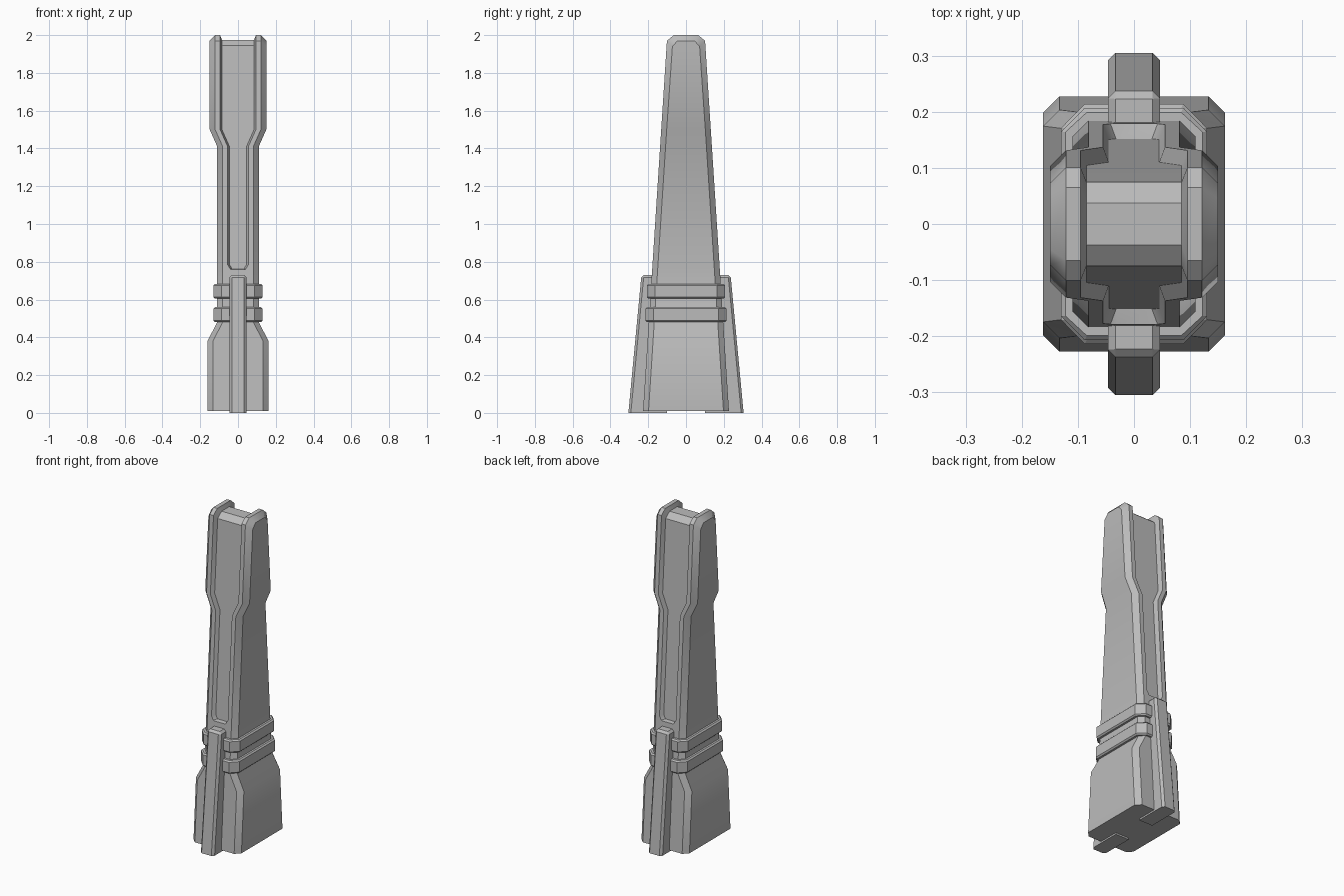
import bpy, bmesh, math

if "Cube" in bpy.data.objects:
    bpy.data.objects.remove(bpy.data.objects["Cube"])

GREY = (0.5, 0.5, 0.5, 1)
metal = bpy.data.materials.new("plain grey")
metal.use_nodes = True
metal.diffuse_color = GREY
metal.node_tree.nodes["Principled BSDF"].inputs["Base Color"].default_value = GREY


def finish(name, bm):
    bmesh.ops.recalc_face_normals(bm, faces=bm.faces)
    mesh = bpy.data.meshes.new(name)
    bm.to_mesh(mesh)
    bm.free()
    mesh.materials.append(metal)
    ob = bpy.data.objects.new(name, mesh)
    bpy.context.collection.objects.link(ob)
    bpy.ops.object.select_all(action='DESELECT')
    ob.select_set(True)
    bpy.context.view_layer.objects.active = ob
    bpy.ops.object.shade_smooth_by_angle(angle=math.radians(30))
    return ob


def loft(name, quarters):
    """Skin quarter sections (side to middle), mirrored in x and y."""
    bm = bmesh.new()
    rings = []
    for q in quarters:
        half = q + [(-x, y, z) for x, y, z in reversed(q)]
        full = half + [(x, -y, z) for x, y, z in reversed(half)]
        rings.append([bm.verts.new(p) for p in full])
    n = len(rings[0])
    for a, b in zip(rings, rings[1:]):
        for i in range(n):
            j = (i + 1) % n
            bm.faces.new((a[i], a[j], b[j], b[i]))
    # Close both ends with strips running front to back
    for r in (rings[0], rings[-1]):
        for i in range(n // 2 - 1):
            bm.faces.new((r[i], r[i + 1], r[n - 2 - i], r[n - 1 - i]))
    return finish(name, bm)


def depth(z):
    return 0.228 - 0.0645 * z


# Body: height, half width, slot half width, slot depth
C = 0.029
sections = [
    (0.01, 0.162, 0.04, 0), (0.38, 0.162, 0.04, 0),
    (0.48, 0.11, 0.04, 0), (0.76, 0.11, 0.04, 0),
    (0.763, 0.11, 0.042, 0.027), (0.785, 0.11, 0.055, 0.027),
    (1.41, 0.11, 0.055, 0.027), (1.5, 0.15, 0.095, 0.027),
]
body = []
for z, w, s, d in sections:
    y = depth(z)
    body.append([(w, y - C, z), (w - C, y, z), (s, y, z), (s - 0.01, y - d, z)])
# Chamfered cheek tops with the lower core between them
body.append([(0.15, 0.072, 1.94), (0.121, 0.101, 1.97),
             (0.095, 0.101, 1.97), (0.085, 0.075, 1.945)])
body.append([(0.15, 0.045, 1.97), (0.121, 0.065, 2.0),
             (0.095, 0.065, 2.0), (0.085, 0.037, 1.975)])
loft("body", body)

# Bands around the waist
for name, low, high, y in (("lower_band", 0.48, 0.56, 0.214),
                           ("upper_band", 0.605, 0.683, 0.207)):
    levels = ((low, 0.008), (low + 0.008, 0), (high - 0.008, 0), (high, 0.008))
    loft(name, [[(0.13 - i, y - 0.043, z), (0.088 - i / 2, y - i, z)]
                for z, i in levels])

# Buttress fins on front and back
for name, side in (("front_fin", -1), ("back_fin", 1)):
    bm = bmesh.new()
    outline = [(0.1, 0), (0.305, 0), (0.236, 0.73), (0.1, 0.73)]
    left, right = ([bm.verts.new((x, side * y, z)) for y, z in outline]
                   for x in (0.046, -0.046))
    bm.faces.new(left)
    bm.faces.new(right[::-1])
    for i in range(4):
        j = (i + 1) % 4
        bm.faces.new((left[j], left[i], right[i], right[j]))
    edges = [e for e in bm.edges
             if any(abs(v.co.y) > 0.2 and v.co.z > 0.5 for v in e.verts)
             or all(v.co.z > 0.5 for v in e.verts)]
    edges = [e for e in edges if not all(abs(v.co.y) < 0.11 for v in e.verts)]
    bmesh.ops.bevel(bm, geom=edges, offset=0.013, segments=1,
                    affect='EDGES', clamp_overlap=True)
    finish(name, bm)
